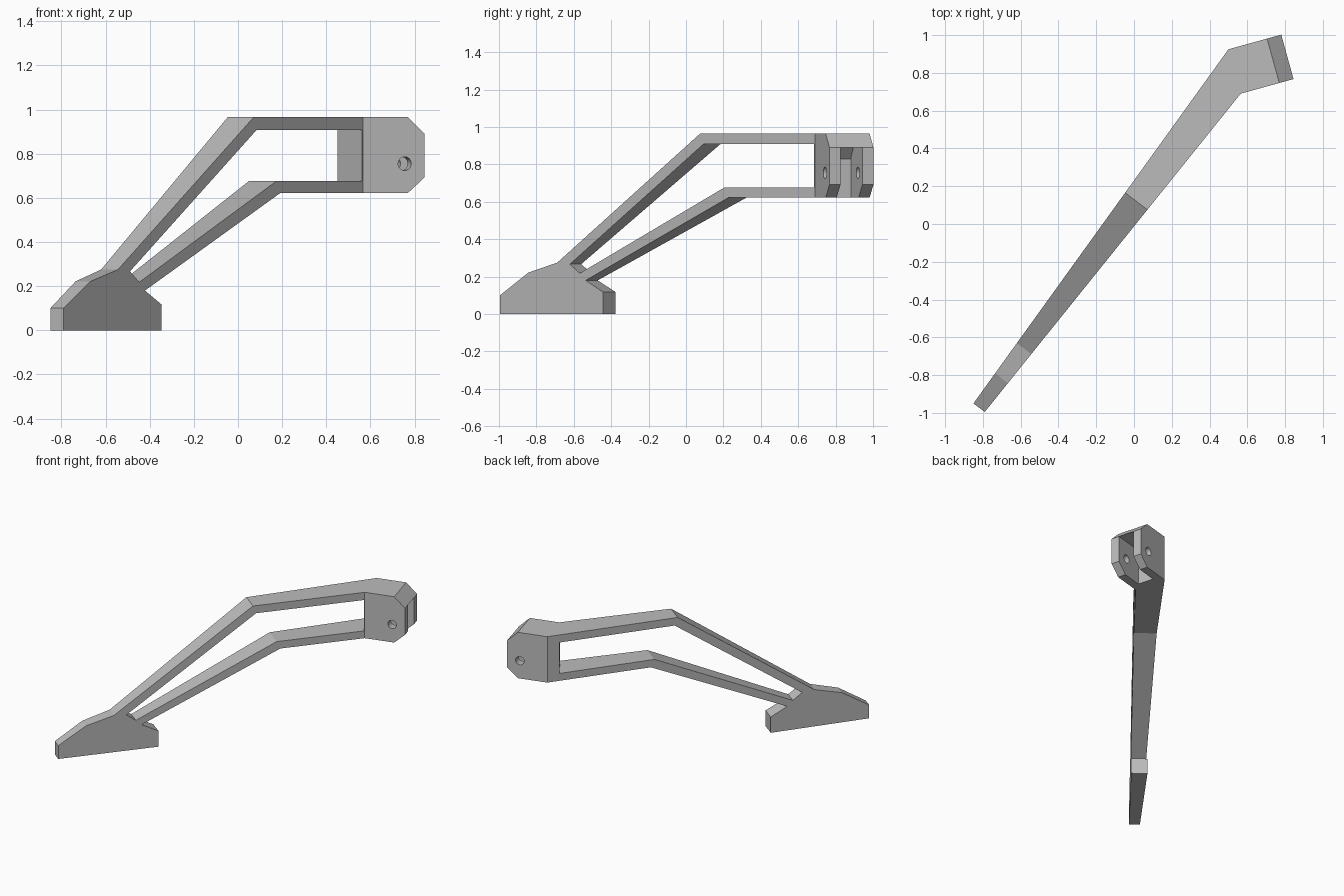
import bpy
import bmesh
from math import pi
from mathutils import Vector, Matrix

cube = bpy.data.objects.get("Cube")
if cube:
    bpy.data.objects.remove(cube, do_unlink=True)

grey = bpy.data.materials.new("plain_grey")
grey.use_nodes = True
colour = (0.5, 0.5, 0.5, 1)
grey.diffuse_color = colour
grey.node_tree.nodes["Principled BSDF"].inputs["Base Color"].default_value = colour


def make_object(name, bm):
    bmesh.ops.recalc_face_normals(bm, faces=bm.faces)
    mesh = bpy.data.meshes.new(name)
    bm.to_mesh(mesh)
    bm.free()
    mesh.materials.append(grey)
    obj = bpy.data.objects.new(name, mesh)
    bpy.context.collection.objects.link(obj)
    return obj


def plate(name, points, faces):
    """Closed solid from a flat layout; each point is a (near, far) pair."""
    bm = bmesh.new()
    pairs = {k: (bm.verts.new(n), bm.verts.new(f)) for k, (n, f) in points.items()}
    directed = {(a, b) for f in faces for a, b in zip(f, f[1:] + f[:1])}
    for f in faces:
        bm.faces.new([pairs[k][0] for k in f])
        bm.faces.new([pairs[k][1] for k in reversed(f)])
    for a, b in directed:
        if (b, a) not in directed:
            bm.faces.new((pairs[b][0], pairs[a][0], pairs[a][1], pairs[b][1]))
    return make_object(name, bm)


# Tapered arm: the two side planes spread apart towards the head
near_start, near_end = Vector((-0.79, -0.995, 0)), Vector((0.565, 0.69, 0))
far_start, far_end = Vector((-0.85, -0.95, 0)), Vector((0.50, 0.925, 0))
NEAR_LEN, FAR_LEN = 2.161, 2.308


def station(u, z, u_far=None):
    u_far = u if u_far is None else u_far
    up = Vector((0, 0, z))
    return (near_start.lerp(near_end, u / NEAR_LEN) + up,
            far_start.lerp(far_end, u_far / FAR_LEN) + up)


TOP, BOTTOM = 0.965, 0.622
arm_points = {
    "heel_low": station(0, 0),
    "heel_high": station(0, 0.10),
    "instep": station(0.196, 0.222),
    "upper_root": station(0.393, 0.275),
    "gap_root_high": station(0.48, 0.267),
    "gap_root_low": station(0.547, 0.218),
    "lower_root": station(0.588, 0.18),
    "toe_high": station(0.706, 0.118),
    "toe_low": station(0.706, 0),
    "upper_bend": station(1.373, TOP),
    "gap_bend_high": station(1.395, 0.908),
    "gap_bend_low": station(1.54, 0.677),
    "lower_bend": station(1.566, BOTTOM),
    "end_high": station(NEAR_LEN, TOP, FAR_LEN),
    "end_low": station(NEAR_LEN, BOTTOM, FAR_LEN),
    "gap_end_high": station(2.155, 0.908, 2.222),
    "gap_end_low": station(2.155, 0.677, 2.222),
}
arm_faces = [
    # foot
    ["heel_low", "heel_high", "instep", "upper_root", "gap_root_high",
     "gap_root_low", "lower_root", "toe_high", "toe_low"],
    # upper strut
    ["upper_root", "upper_bend", "gap_bend_high", "gap_root_high"],
    ["upper_bend", "end_high", "gap_end_high", "gap_bend_high"],
    # lower strut
    ["gap_root_low", "gap_bend_low", "lower_bend", "lower_root"],
    ["gap_bend_low", "gap_end_low", "end_low", "lower_bend"],
    # web against the head
    ["end_high", "end_low", "gap_end_low", "gap_end_high"],
]
plate("arm", arm_points, arm_faces)

# Forked head, turned away from the arm
across = far_end - near_end
side = across.normalized()
forward = Vector((side.y, -side.x, 0))
WIDTH, LENGTH = across.length, 0.29


def head_prism(name, profile, w0, w1):
    pts = {}
    for i, (v, z) in enumerate(profile):
        base = near_end + forward * v + Vector((0, 0, z))
        pts[i] = (base + side * w0, base + side * w1)
    return plate(name, pts, [list(range(len(profile)))])


head = head_prism("forked_head", [
    (0, BOTTOM), (0, TOP), (0.212, TOP), (LENGTH, 0.89),
    (LENGTH, 0.692), (0.212, BOTTOM)], 0, WIDTH)

# Slot between the prongs, closed at the top
slot = head_prism("slot_cutter", [
    (0.055, 0.5), (0.055, 0.83), (0.105, 0.89), (0.4, 0.89), (0.4, 0.5)],
    WIDTH * 0.25, WIDTH * 0.75)

# Pin hole through both prongs
bm = bmesh.new()
bmesh.ops.create_cone(bm, cap_ends=True, segments=24, radius1=0.031,
                      radius2=0.031, depth=WIDTH * 2)
centre = near_end + forward * 0.197 + across / 2 + Vector((0, 0, 0.755))
turn = side.to_track_quat("Z", "Y").to_matrix().to_4x4()
bmesh.ops.transform(bm, matrix=Matrix.Translation(centre) @ turn, verts=bm.verts)
pin = make_object("pin_cutter", bm)

bpy.ops.object.select_all(action="DESELECT")
bpy.context.view_layer.objects.active = head
head.select_set(True)
for cutter in (slot, pin):
    cutter.hide_render = True
    mod = head.modifiers.new(cutter.name, "BOOLEAN")
    mod.operation = "DIFFERENCE"
    mod.solver = "EXACT"
    mod.object = cutter
    bpy.ops.object.modifier_apply(modifier=mod.name)
    bpy.data.objects.remove(cutter, do_unlink=True)
bpy.ops.object.shade_smooth_by_angle(angle=pi / 6)
